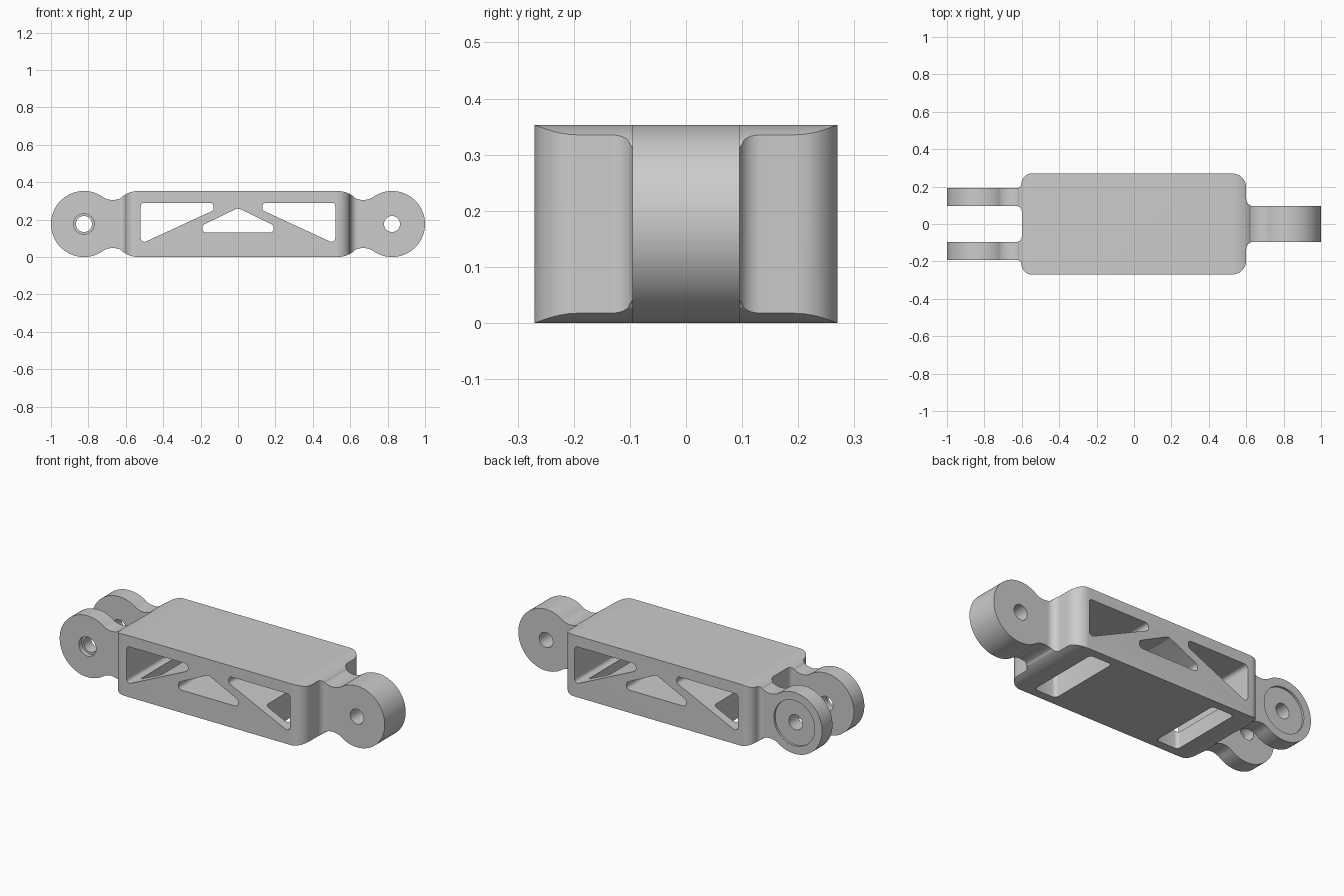
import bpy, bmesh, math
from mathutils import Vector

cube = bpy.data.objects.get("Cube")
if cube:
    bpy.data.objects.remove(cube, do_unlink=True)

GREY = (0.6, 0.6, 0.6, 1)
mat = bpy.data.materials.new("light_grey")
mat.use_nodes = True
mat.diffuse_color = GREY
mat.node_tree.nodes["Principled BSDF"].inputs["Base Color"].default_value = GREY

MID = 0.1765   # half the height, also the lug radius


def arc(cx, cy, r, a0, a1, n):
    angles = [math.radians(a0 + (a1 - a0) * i / n) for i in range(n + 1)]
    return [(cx + r * math.cos(a), cy + r * math.sin(a)) for a in angles]


def rounded(corners, n=8):
    """Polygon from (x, y, radius) corners with filleted corners."""
    out = []
    for i, (x, y, r) in enumerate(corners):
        p = Vector((x, y))
        if r == 0:
            out.append((x, y))
            continue
        a = (Vector(corners[i - 1][:2]) - p).normalized()
        b = (Vector(corners[(i + 1) % len(corners)][:2]) - p).normalized()
        half = a.angle(b) / 2
        centre = p + (a + b).normalized() * (r / math.sin(half))
        reach = r / math.tan(half)
        start, end = p + a * reach - centre, p + b * reach - centre
        a0 = math.atan2(start.y, start.x)
        turn = math.atan2(end.y, end.x) - a0
        turn = (turn + math.pi) % (2 * math.pi) - math.pi
        for k in range(n + 1):
            t = a0 + turn * k / n
            out.append((centre.x + r * math.cos(t), centre.y + r * math.sin(t)))
    return out


def prism(name, pts, lo, hi, axis):
    """Extrude a 2D outline along y (outline in xz) or z (outline in xy)."""
    place = (lambda p, d: (p[0], d, p[1])) if axis == "y" else (lambda p, d: (p[0], p[1], d))
    bm = bmesh.new()
    face = bm.faces.new([bm.verts.new(place(p, lo)) for p in pts])
    ext = bmesh.ops.extrude_face_region(bm, geom=[face])
    shift = Vector(place((0, 0), hi - lo))
    bmesh.ops.translate(bm, vec=shift, verts=[v for v in ext["geom"] if isinstance(v, bmesh.types.BMVert)])
    bmesh.ops.recalc_face_normals(bm, faces=bm.faces)
    mesh = bpy.data.meshes.new(name)
    bm.to_mesh(mesh)
    bm.free()
    mesh.materials.append(mat)
    ob = bpy.data.objects.new(name, mesh)
    bpy.context.collection.objects.link(ob)
    return ob


def cut(target, tool, operation="DIFFERENCE"):
    bpy.context.view_layer.objects.active = target
    mod = target.modifiers.new("cut", "BOOLEAN")
    mod.operation, mod.solver, mod.object = operation, "EXACT", tool
    bpy.ops.object.modifier_apply(modifier=mod.name)
    bpy.data.objects.remove(tool, do_unlink=True)


# Side outline: body shoulder, concave neck and round lug, mirrored to four quarters
quarter = (arc(0.53, 0.203, 0.15, 90, 55.3, 8)
           + arc(0.67, 0.405, 0.1, 235.3, 304, 12)[1:-1]
           + arc(1 - MID, MID, MID, 124, 0, 24))
right = quarter + [(x, 2 * MID - z) for x, z in quarter[-2::-1]]
outline = right + [(-x, z) for x, z in right[::-1]]
# the two lug tips and shoulders meet without repeated points
link = prism("link_arm", outline, -0.3, 0.3, "y")

# Plan outline: single lug at one end, fork at the other
side = [(1.02, 0.095, 0), (0.6, 0.095, 0.04), (0.6, 0.27, 0.075),
        (-0.595, 0.27, 0.055), (-0.605, 0.192, 0.025), (-1.02, 0.192, 0),
        (-1.02, 0.097, 0), (-0.6, 0.097, 0.03)]
plan = rounded(side + [(x, -y, r) for x, y, r in side[::-1]])
cut(link, prism("plan_cutter", plan, -0.1, 0.5, "z"), "INTERSECT")

# Truss windows through the body
wedge = [(0.52, 0.29, 0.02), (0.13, 0.29, 0.02), (0.13, 0.25, 0.02), (0.52, 0.07, 0.02)]
middle = [(-0.19, 0.13, 0.02), (0.19, 0.13, 0.02), (0.19, 0.17, 0.02),
          (0, 0.262, 0.03), (-0.19, 0.17, 0.02)]
cut(link, prism("middle_window", rounded(middle), -0.4, 0.4, "y"))
for s in (-1, 1):
    window = rounded([(s * x, z, r) for x, z, r in wedge])
    cut(link, prism("wedge_window", window, -0.4, 0.4, "y"))
    # slot in the underside opening into the window
    slot = rounded([(s * 0.33, -0.22, 0.02), (s * 0.47, -0.22, 0.02),
                    (s * 0.47, 0.22, 0.02), (s * 0.33, 0.22, 0.02)], 4)
    cut(link, prism("bottom_slot", slot, -0.1, 0.2, "z"))


# Pivot holes, with a counterbore at the front and a wide shallow seat at the back
def bore(x, r, lo, hi):
    cut(link, prism("bore", arc(x, MID, r, 0, 352.5, 47), lo, hi, "y"))


for s in (-1, 1):
    bore(s * (1 - MID), 0.043, -0.4, 0.4)
bore(MID - 1, 0.055, -0.4, -0.165)
bore(MID - 1, 0.13, 0.18, 0.4)

bpy.ops.object.select_all(action="DESELECT")
link.select_set(True)
bpy.context.view_layer.objects.active = link
bpy.ops.object.shade_smooth_by_angle(angle=math.radians(30))
